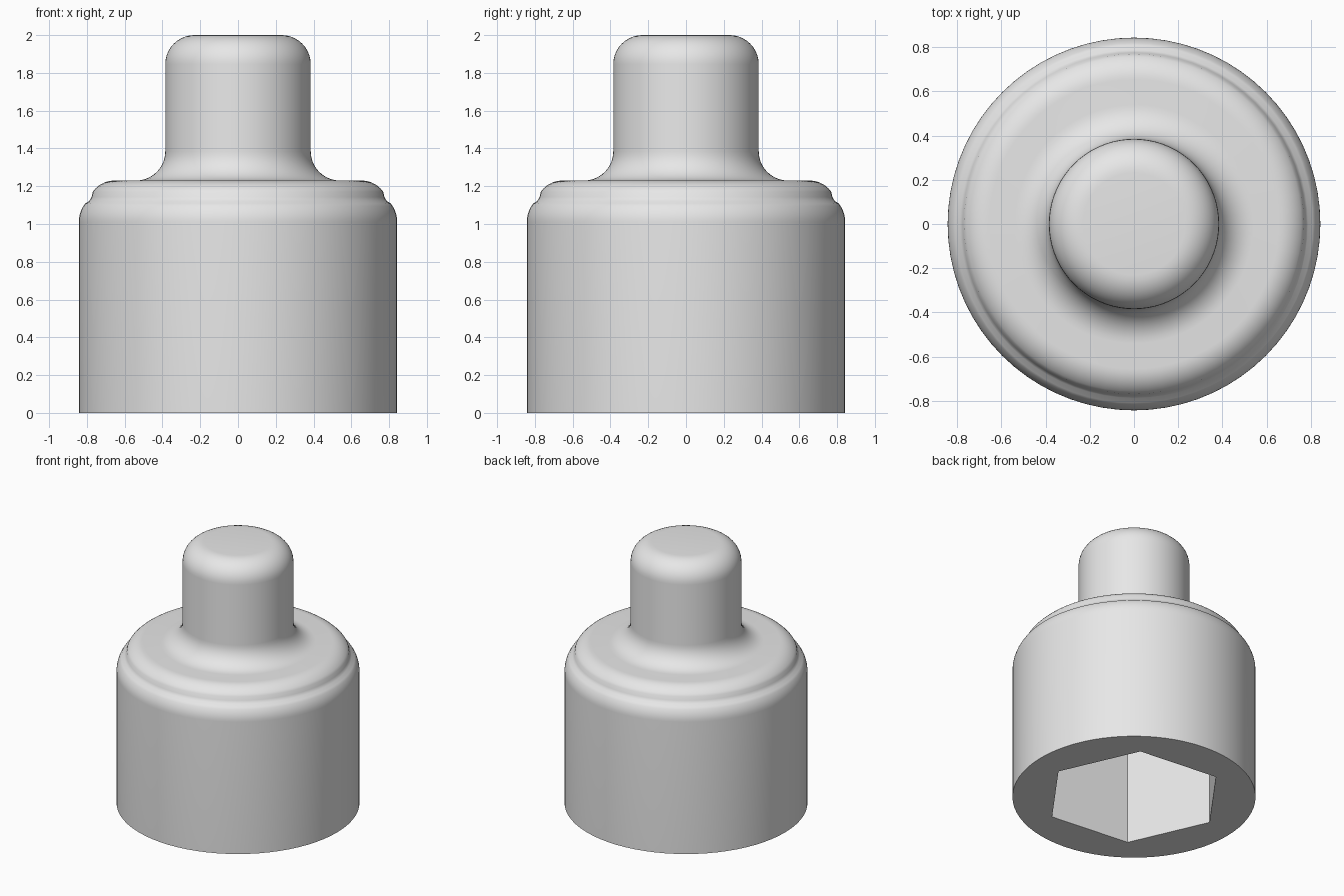
import bpy, bmesh
from math import sin, cos, radians, pi

if "Cube" in bpy.data.objects:
    bpy.data.objects.remove(bpy.data.objects["Cube"])

SEGMENTS = 72
HEX_RADIUS, HEX_DEPTH, HEX_TURN = 0.632, 0.85, radians(-6)


def arc(cx, cz, r, start, end, steps):
    """Points (radius, z) along an arc of the profile, angles in degrees."""
    return [(cx + r * cos(radians(start + (end - start) * i / steps)),
             cz + r * sin(radians(start + (end - start) * i / steps)))
            for i in range(steps + 1)]


def ring(bm, radius, z, count, turn=0.0):
    return [bm.verts.new((radius * cos(turn + 2 * pi * i / count),
                          radius * sin(turn + 2 * pi * i / count), z))
            for i in range(count)]


def skin(bm, a, b):
    n = len(a)
    for i in range(n):
        bm.faces.new((a[i], a[(i + 1) % n], b[(i + 1) % n], b[i]))


def loop_edges(bm, loop):
    return [bm.edges.get((loop[i - 1], loop[i])) for i in range(len(loop))]


# Outer profile: straight wall, rounded shoulder step, neck fillet, rounded stud
profile = [(0.843, 0.0)]
profile += arc(0.683, 1.01, 0.16, 0, 38, 6)
profile += [(0.787, 1.122), (0.775, 1.143)]
profile += arc(0.655, 1.091, 0.139, 35, 90, 7)
profile += arc(0.54, 1.385, 0.155, 270, 180, 10)
profile += arc(0.231, 1.846, 0.154, 0, 90, 10)

bm = bmesh.new()
rings = [ring(bm, r, z, SEGMENTS) for r, z in profile]
for lower, upper in zip(rings, rings[1:]):
    skin(bm, lower, upper)
bm.faces.new(rings[-1])

# Blind hexagonal socket in the underside
mouth = ring(bm, HEX_RADIUS, 0.0, 6, HEX_TURN)
floor = ring(bm, HEX_RADIUS, HEX_DEPTH, 6, HEX_TURN)
skin(bm, floor, mouth)
bm.faces.new(floor[::-1])

# Flat underside between the outer wall and the socket
bmesh.ops.triangle_fill(bm, use_beauty=True, use_dissolve=False,
                        edges=loop_edges(bm, rings[0]) + loop_edges(bm, mouth),
                        normal=(0, 0, -1))
bmesh.ops.recalc_face_normals(bm, faces=bm.faces[:])

mesh = bpy.data.meshes.new("socket_body")
bm.to_mesh(mesh)
bm.free()
body = bpy.data.objects.new("socket_body", mesh)
bpy.context.collection.objects.link(body)

grey = bpy.data.materials.new("plain_grey")
grey.diffuse_color = (0.8, 0.8, 0.8, 1.0)
grey.use_nodes = True
grey.node_tree.nodes["Principled BSDF"].inputs["Base Color"].default_value = grey.diffuse_color
mesh.materials.append(grey)

bpy.context.view_layer.objects.active = body
body.select_set(True)
bpy.ops.object.shade_smooth_by_angle(angle=radians(30))
